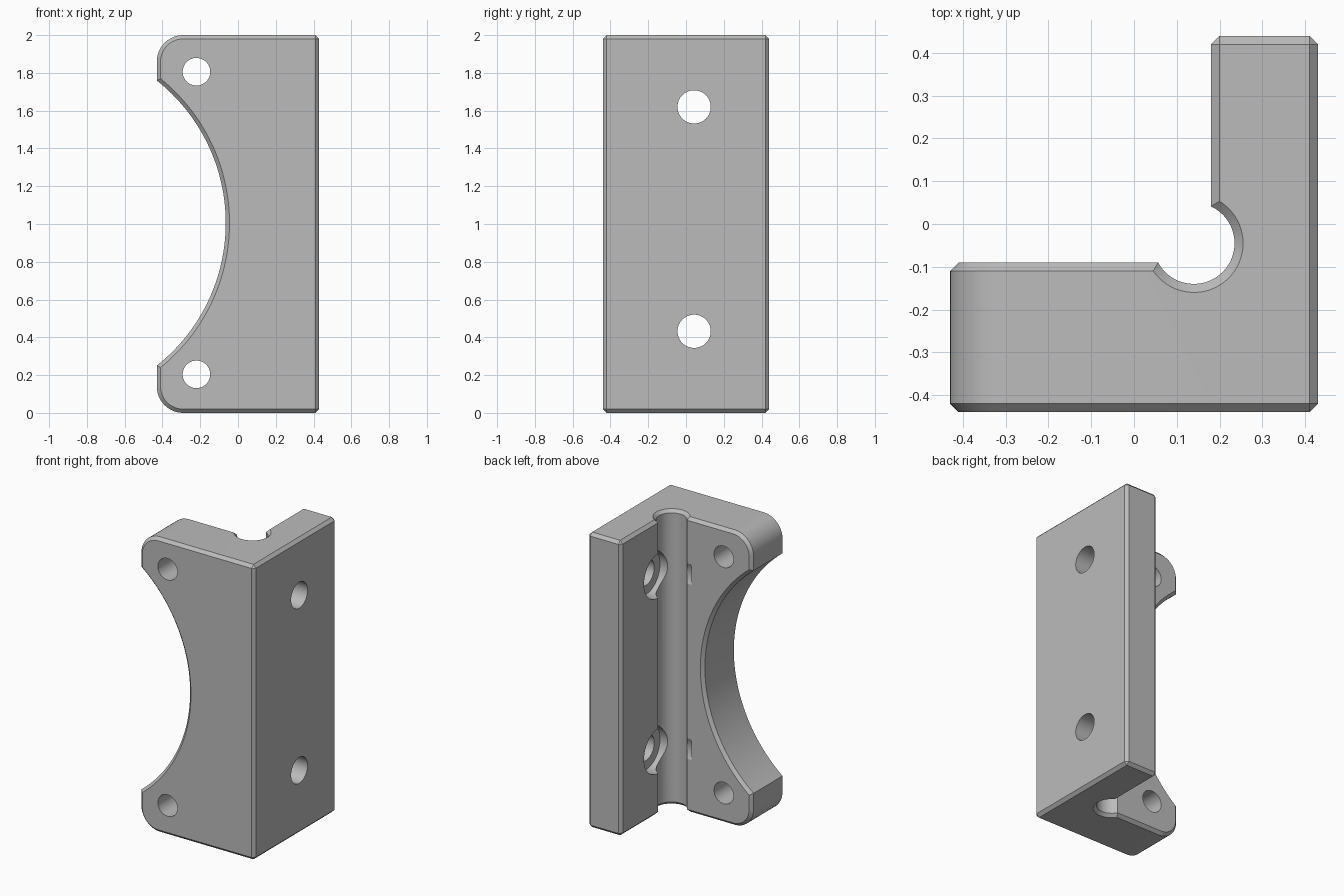
import bpy, bmesh, math
from itertools import product
from mathutils import Matrix

cube = bpy.data.objects.get("Cube")
if cube:
    bpy.data.objects.remove(cube, do_unlink=True)

C = 0.02                                  # chamfer width
FRONT, BACK, RIGHT, LEFT, TOP = -0.44, 0.44, -0.43, 0.43, 2.0
PLATE_BACK, FLANGE_IN = -0.09, 0.18

grey = bpy.data.materials.new("machined_grey")
grey.use_nodes = True
grey.diffuse_color = (0.5, 0.5, 0.5, 1)
grey.node_tree.nodes["Principled BSDF"].inputs["Base Color"].default_value = (0.5, 0.5, 0.5, 1)


def finish(name, bm):
    bmesh.ops.recalc_face_normals(bm, faces=bm.faces)
    mesh = bpy.data.meshes.new(name)
    bm.to_mesh(mesh)
    bm.free()
    mesh.materials.append(grey)
    obj = bpy.data.objects.new(name, mesh)
    bpy.context.collection.objects.link(obj)
    return obj


def loft(name, loops):
    """Skin a stack of equal-length closed loops and cap both ends."""
    bm = bmesh.new()
    rings = [[bm.verts.new(p) for p in loop] for loop in loops]
    for a, b in zip(rings, rings[1:]):
        for i in range(len(a)):
            j = (i + 1) % len(a)
            bm.faces.new((a[i], a[j], b[j], b[i]))
    bm.faces.new(rings[0])
    bm.faces.new(rings[-1])
    return finish(name, bm)


def chamfered_box(name, lo, hi):
    bm = bmesh.new()
    for ends in product((0, 1), repeat=3):
        for axis in range(3):
            # each corner becomes three points, one on each meeting face
            bm.verts.new([(lo[k], hi[k])[e] if k == axis else (lo[k] + C, hi[k] - C)[e]
                          for k, e in enumerate(ends)])
    bmesh.ops.convex_hull(bm, input=bm.verts)
    bmesh.ops.dissolve_limit(bm, angle_limit=0.01, verts=bm.verts, edges=bm.edges)
    return finish(name, bm)


def lathe(name, profile, place, steps=64):
    """Turned cutter: profile holds (radius, height) pairs."""
    angles = [math.tau * i / steps for i in range(steps)]
    obj = loft(name, [[(r * math.cos(a), r * math.sin(a), h) for a in angles] for r, h in profile])
    obj.data.transform(place)
    return obj


def combine(body, other, operation):
    mod = body.modifiers.new(other.name, 'BOOLEAN')
    mod.operation, mod.solver, mod.object = operation, 'EXACT', other
    bpy.context.view_layer.objects.active = body
    bpy.ops.object.modifier_apply(modifier=mod.name)
    bpy.data.objects.remove(other, do_unlink=True)


# Plate outline: rounded right corners and a big concave arc between them
def plate_outline(y, inset):
    radius, corner = 0.963 + inset, 0.14
    cx, cz = -1.028, 1.005
    reach = math.acos((RIGHT + inset - cx) / radius)
    r = corner - inset
    quarter = [math.pi / 2 * i / 12 for i in range(13)]
    pts = [(0.33, inset)]
    pts += [(RIGHT + corner - r * math.sin(a), corner - r * math.cos(a)) for a in quarter]
    pts += [(cx + radius * math.cos(t), cz + radius * math.sin(t))
            for t in (reach * (i / 32 - 1) for i in range(65))]
    pts += [(RIGHT + corner - r * math.cos(a), TOP - corner + r * math.sin(a)) for a in quarter]
    pts += [(0.33, TOP - inset)]
    return [(x, y, z) for x, z in pts]


bracket = loft("angle_bracket", [plate_outline(FRONT, C), plate_outline(FRONT + C, 0),
                                 plate_outline(PLATE_BACK - C, 0), plate_outline(PLATE_BACK, C)])

# Side flange
flange = chamfered_box("side_flange", (FLANGE_IN, FRONT, 0), (LEFT, BACK, TOP))
combine(bracket, flange, 'UNION')

# Relief groove along the inner corner, flared at both ends
groove = lathe("corner_groove", [(0.135, -C), (0.095, C), (0.095, TOP - C), (0.135, TOP + C)],
               Matrix.Translation((0.14, -0.045, 0)))
combine(bracket, groove, 'DIFFERENCE')

# Plain holes through the plate
for z in (0.204, 1.806):
    hole = lathe("plate_hole", [(0.073, -0.2), (0.073, 0.6)],
                 Matrix.Translation((-0.22, 0, z)) @ Matrix.Rotation(math.pi / 2, 4, 'X'))
    combine(bracket, hole, 'DIFFERENCE')

# Counterbored holes through the side flange, wide on the inner side
for z in (0.432, 1.62):
    hole = lathe("flange_hole", [(0.15, 0.02), (0.15, 0.27), (0.088, 0.27), (0.088, 0.6)],
                 Matrix.Translation((0, 0.043, z)) @ Matrix.Rotation(math.pi / 2, 4, 'Y'))
    combine(bracket, hole, 'DIFFERENCE')

bpy.ops.object.select_all(action='DESELECT')
bracket.select_set(True)
bpy.context.view_layer.objects.active = bracket
bpy.ops.object.shade_smooth_by_angle(angle=math.radians(25))
